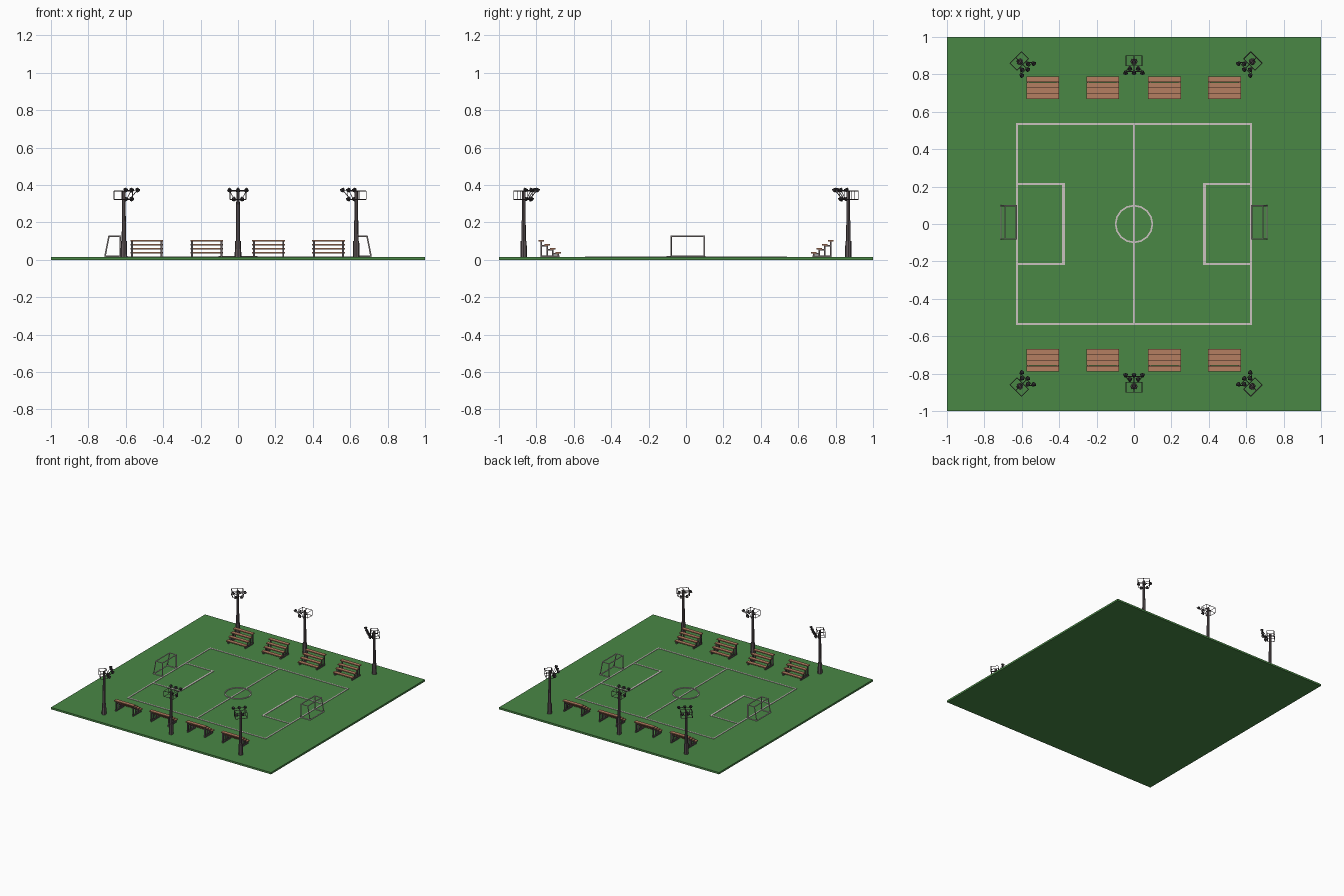
import bpy, bmesh, math
from mathutils import Vector, Matrix

if "Cube" in bpy.data.objects:
    bpy.data.objects.remove(bpy.data.objects["Cube"])


def mat(name, rgb):
    m = bpy.data.materials.new(name)
    m.diffuse_color = (*rgb, 1)
    m.use_nodes = True
    m.node_tree.nodes["Principled BSDF"].inputs["Base Color"].default_value = m.diffuse_color
    return m


GRASS = mat("grass green", (0.067, 0.242, 0.06))
WHITE = mat("line off-white", (0.60, 0.54, 0.53))
WOOD = mat("plank brown", (0.46, 0.21, 0.12))
STEEL = mat("steel grey", (0.125, 0.10, 0.105))
DARK = mat("lamp dark", (0.035, 0.032, 0.035))
GLASS = mat("lamp glass", (0.60, 0.54, 0.53))
G = 0.015  # turf surface height


def box(bm, lo, hi):
    lo, hi = Vector(lo), Vector(hi)
    s = hi - lo
    bmesh.ops.create_cube(bm, size=1, matrix=Matrix.Translation((lo + hi) / 2) @ Matrix.Diagonal((*s, 1)))


def rod(bm, p, q, r1, r2=None, n=6):
    p, q = Vector(p), Vector(q)
    d = q - p
    m = Matrix.Translation((p + q) / 2) @ d.to_track_quat('Z', 'Y').to_matrix().to_4x4()
    return bmesh.ops.create_cone(bm, cap_ends=True, segments=n, radius1=r1,
                                 radius2=r1 if r2 is None else r2, depth=d.length, matrix=m)


def finish(name, bm, mats, matrix=None):
    me = bpy.data.meshes.new(name)
    bm.to_mesh(me)
    bm.free()
    ob = bpy.data.objects.new(name, me)
    for m in mats:
        me.materials.append(m)
    if matrix:
        ob.matrix_world = matrix
    bpy.context.collection.objects.link(ob)
    return ob


# turf slab
bm = bmesh.new()
box(bm, (-1, -1, 0), (1, 1, G))
finish("turf", bm, [GRASS])

# pitch markings
bm = bmesh.new()
T, X, Y = G + 0.003, 0.625, 0.535
w = 0.005


def line(x0, y0, x1, y1, h=w):
    box(bm, (min(x0, x1) - h, min(y0, y1) - h, 0.001), (max(x0, x1) + h, max(y0, y1) + h, T))


for s in (-1, 1):
    line(-X, s * Y, X, s * Y)
    line(s * X, -Y, s * X, Y)
    line(s * 0.377, -0.213, s * 0.377, 0.213, 0.007)
    for t in (-1, 1):
        line(s * 0.377, t * 0.213, s * X, t * 0.213)
line(0, -Y, 0, Y)
finish("pitch_lines", bm, [WHITE])

# centre circle ring
bm = bmesh.new()
N = 16
rings = [[bm.verts.new((r * math.cos(2 * math.pi * i / N), r * math.sin(2 * math.pi * i / N), z))
          for i in range(N)] for r, z in ((0.094, G), (0.094, T + 0.002), (0.103, T + 0.002), (0.103, G))]
for a in range(4):
    for i in range(N):
        j, b = (i + 1) % N, (a + 1) % 4
        bm.faces.new((rings[a][i], rings[b][i], rings[b][j], rings[a][j]))
bmesh.ops.recalc_face_normals(bm, faces=bm.faces)
finish("centre_circle", bm, [WHITE])

# goals
for s, side in ((-1, "left"), (1, "right")):
    bm = bmesh.new()
    r, y0, y1, top = 0.004, -0.08, 0.098, 0.127
    side_path = [(0.63, G), (0.63, top), (0.69, top), (0.711, G + r)]
    for y in (y0, y1):
        for (xa, za), (xb, zb) in zip(side_path, side_path[1:]):
            rod(bm, (s * xa, y, za), (s * xb, y, zb), r)
        rod(bm, (s * 0.63, y, G + r), (s * 0.711, y, G + r), r)
    for x, z in side_path[1:]:
        rod(bm, (s * x, y0 - r, z), (s * x, y1 + r, z), r)
    finish(side + "_goal", bm, [WHITE])

# bleachers: four rising planks on two stepped end frames
for s, row in ((1, "far"), (-1, "near")):
    for k, cx in enumerate((-0.488, -0.167, 0.164, 0.484)):
        planks, frame = bmesh.new(), bmesh.new()
        for i in range(4):
            ya, yb = s * (0.667 + 0.0305 * i), s * (0.667 + 0.0305 * (i + 1) - 0.001)
            z = 0.041 + 0.0215 * i
            box(planks, (cx - 0.088, min(ya, yb), z - 0.007), (cx + 0.088, max(ya, yb), z))
            ym = (ya + yb) / 2
            for x in (cx - 0.078, cx + 0.078):
                box(frame, (x - 0.005, ym - 0.004, G), (x + 0.005, ym + 0.004, z - 0.007))
                if i:  # bracket tying each step to the post in front
                    yp = ym - s * 0.0305
                    box(frame, (x - 0.004, min(ym, yp), z - 0.033), (x + 0.004, max(ym, yp), z - 0.027))
        for x in (cx - 0.078, cx + 0.078):
            ya, yb = sorted((s * 0.676, s * 0.779))
            box(frame, (x - 0.005, ya, G), (x + 0.005, yb, G + 0.009))
        finish(f"{row}_bleacher_planks_{k}", planks, [WOOD])
        finish(f"{row}_bleacher_frame_{k}", frame, [STEEL])


# floodlights, local forward is -y
def floodlight(name, x, y, deg):
    M = Matrix.Translation((x, y, 0)) @ Matrix.Rotation(math.radians(deg), 4, 'Z')
    # stepped pole
    bm = bmesh.new()
    rod(bm, (0, 0, G), (0, 0, 0.10), 0.018, 0.016, 8)
    rod(bm, (0, 0, 0.10), (0, 0, 0.21), 0.012, 0.011, 8)
    rod(bm, (0, 0, 0.21), (0, 0, 0.365), 0.010, 0.009, 8)
    finish(name + "_pole", bm, [STEEL], M)
    # service cage and lamp arms
    bm = bmesh.new()
    hx, yf, yb, r = 0.043, -0.022, 0.032, 0.0022
    for z in (0.323, 0.368):
        for sx in (-1, 1):
            rod(bm, (sx * hx, yf, z), (sx * hx, yb, z), r, n=4)
        rod(bm, (-hx, yb, z), (hx, yb, z), r, n=4)
        rod(bm, (-hx, yf, z), (hx, yf, z), r, n=4)
        rod(bm, (0, yf, z), (0, yb, z), r, n=4)
    for sx in (-1, 1):
        for yy in (yf, yb):
            rod(bm, (sx * hx, yy, 0.323), (sx * hx, yy, 0.368), r, n=4)
        rod(bm, (sx * 0.022, yf, 0.323), (sx * 0.045, -0.055, 0.372), r, n=4)
    rod(bm, (0, yf, 0.323), (0, -0.055, 0.372), r, n=4)
    rod(bm, (-0.045, -0.052, 0.372), (0.045, -0.052, 0.372), r, n=4)
    finish(name + "_cage", bm, [STEEL], M)
    # lamps: three above, two below, tilted down to the pitch
    bm = bmesh.new()
    aim = Vector((0, -0.75, -0.66)).normalized()
    spots = [(lx, -0.058, 0.374) for lx in (-0.045, 0, 0.045)] + [(lx, -0.036, 0.326) for lx in (-0.022, 0.022)]
    for p in spots:
        p = Vector(p)
        rod(bm, p - aim * 0.010, p + aim * 0.006, 0.007, 0.013, 8)
        new = rod(bm, p + aim * 0.006, p + aim * 0.008, 0.011, n=8)
        for f in {f for v in new['verts'] for f in v.link_faces}:
            f.material_index = 1
    finish(name + "_lamps", bm, [DARK, GLASS], M)


for y, row, flip in ((0.868, "far", 0), (-0.868, "near", 180)):
    for x, col, turn in ((-0.61, "left", 45), (0, "middle", 0), (0.632, "right", -45)):
        floodlight(f"{row}_{col}_floodlight", x, y, flip + (turn if not flip else -turn))
